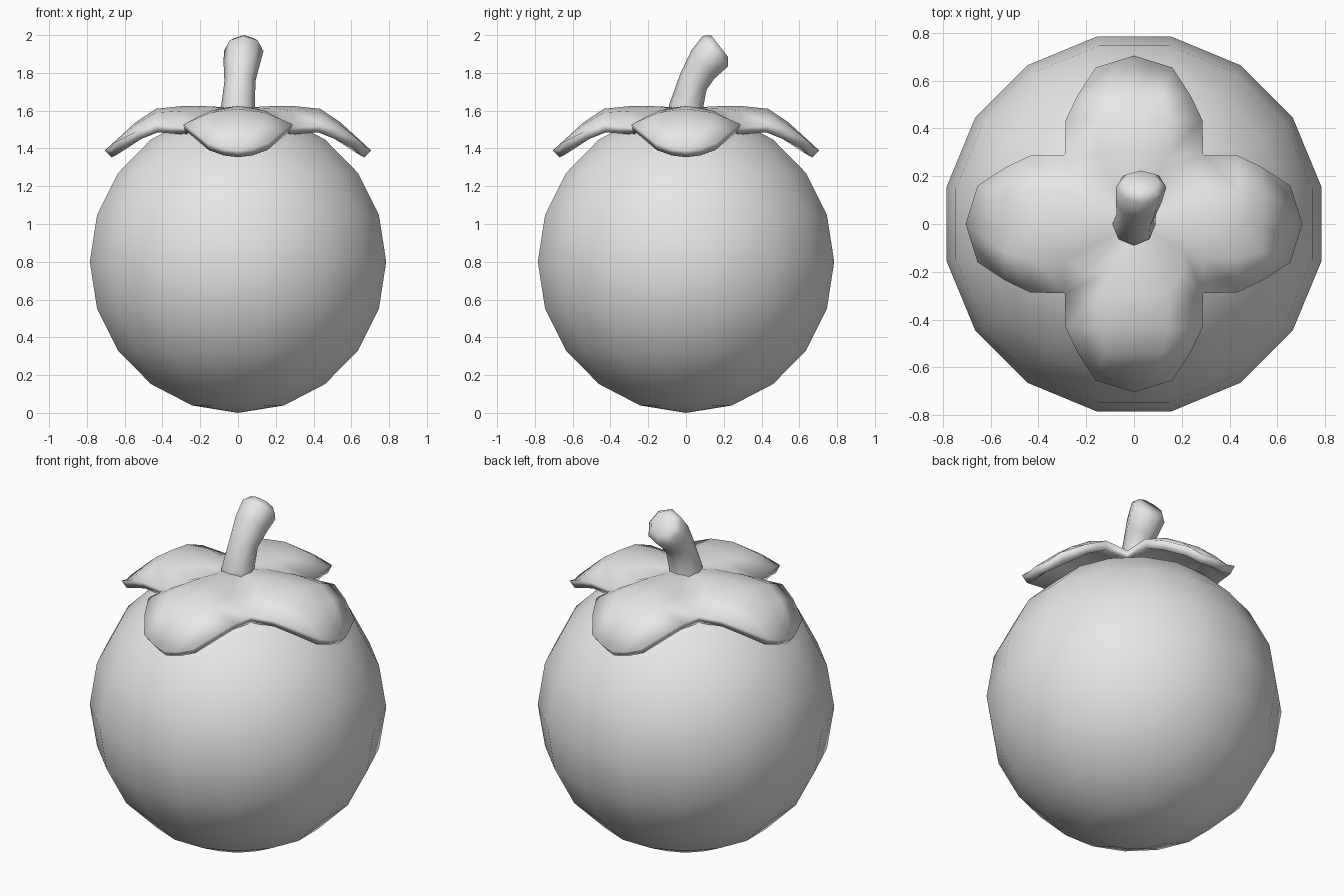
import bpy, bmesh
from math import radians, cos, sin, tau
from mathutils import Matrix, Vector

cube = bpy.data.objects.get("Cube")
if cube:
    bpy.data.objects.remove(cube, do_unlink=True)

grey = bpy.data.materials.new("plain_grey")
grey.use_nodes = True
grey.diffuse_color = (0.8, 0.8, 0.8, 1)
grey.node_tree.nodes["Principled BSDF"].inputs["Base Color"].default_value = (0.8, 0.8, 0.8, 1)


def add_object(name, bm):
    """Turn a bmesh into a smooth shaded object."""
    mesh = bpy.data.meshes.new(name)
    for face in bm.faces:
        face.smooth = True
    bm.to_mesh(mesh)
    bm.free()
    mesh.materials.append(grey)
    obj = bpy.data.objects.new(name, mesh)
    bpy.context.collection.objects.link(obj)
    return obj


# Round fruit body
bm = bmesh.new()
place = Matrix.Translation((0, 0, 0.8)) @ Matrix.Rotation(tau / 32, 4, 'Z')
bmesh.ops.create_uvsphere(bm, u_segments=16, v_segments=10, radius=0.8, matrix=place)
add_object("fruit_body", bm)

# Four-leaf cap: rows of (distance, half width, crest height, edge height)
leaf_rows = [
    (0.00, 0.00, 1.61, 1.61),
    (0.10, 0.10, 1.62, 1.605),
    (0.20, 0.20, 1.625, 1.57),
    (0.29, 0.286, 1.625, 1.52),
    (0.435, 0.286, 1.61, 1.53),
    (0.54, 0.236, 1.54, 1.49),
    (0.655, 0.16, 1.39, 1.43),
]
columns = (-1, -0.5, 0, 0.5, 1)
bm = bmesh.new()
for turn in range(4):
    spin = Matrix.Rotation(turn * tau / 4, 4, 'Z')
    grid = []
    for row, (dist, half, crest, edge) in enumerate(leaf_rows):
        # The last row comes to a blunt point
        point = 0.05 if row == len(leaf_rows) - 1 else 0
        # Both sides of a valley share the same diagonal corner
        side = dist if row < 4 else half
        grid.append([bm.verts.new(spin @ Vector((
            t * side, dist + point * (1 - abs(t)), crest + (edge - crest) * t * t)))
            for t in columns])
    for a, b in zip(grid, grid[1:]):
        for i in range(len(columns) - 1):
            bm.faces.new((a[i], a[i + 1], b[i + 1], b[i]))
bmesh.ops.remove_doubles(bm, verts=bm.verts[:], dist=0.0005)
leaves = add_object("leaf_cap", bm)
solid = leaves.modifiers.new("thickness", 'SOLIDIFY')
solid.thickness = 0.05
solid.offset = -1

# Bent stem: rings of (x, y, z, radius, backward tilt in degrees)
stem_rings = [
    (0, 0, 1.56, 0.092, 0),
    (0, 0, 1.62, 0.09, 8),
    (0.01, 0.04, 1.755, 0.082, 33),
    (0.02, 0.09, 1.845, 0.096, 50),
    (0.03, 0.155, 1.915, 0.105, 50),
    (0.03, 0.178, 1.942, 0.074, 52),
]
bm = bmesh.new()
rings = []
for x, y, z, radius, tilt in stem_rings:
    lean = Matrix.Translation((x, y, z)) @ Matrix.Rotation(radians(-tilt), 4, 'X')
    rings.append([bm.verts.new(lean @ Vector((radius * cos(i * tau / 8), radius * sin(i * tau / 8), 0)))
                  for i in range(8)])
for a, b in zip(rings, rings[1:]):
    for i in range(8):
        j = (i + 1) % 8
        bm.faces.new((a[i], a[j], b[j], b[i]))
bm.faces.new(rings[-1])
bm.faces.new(rings[0][::-1])
add_object("stem", bm)
